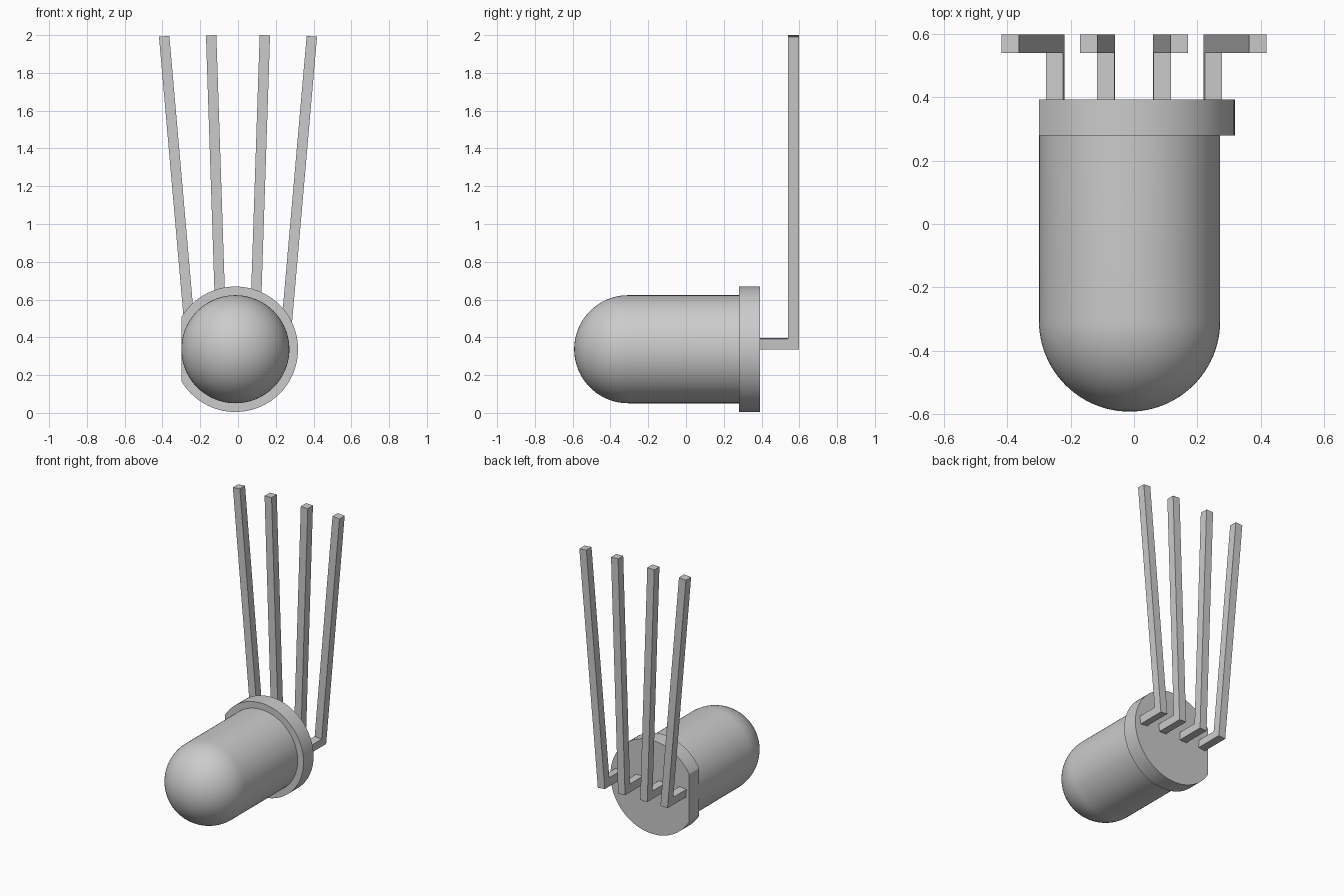
import bpy, bmesh, math
from mathutils import Matrix, Vector

cube = bpy.data.objects.get("Cube")
if cube:
    bpy.data.objects.remove(cube, do_unlink=True)

CX, CZ = -0.014, 0.337          # axis of the round body
R_BODY, R_RIM = 0.286, 0.332
Y_TIP, Y_RIM, Y_BACK = -0.592, 0.28, 0.393

grey = bpy.data.materials.new("light_grey")
grey.use_nodes = True
colour = (0.6, 0.6, 0.6, 1)
grey.diffuse_color = colour
grey.node_tree.nodes["Principled BSDF"].inputs["Base Color"].default_value = colour


def finish(name, bm, smooth=False):
    bmesh.ops.recalc_face_normals(bm, faces=bm.faces)
    mesh = bpy.data.meshes.new(name)
    bm.to_mesh(mesh)
    bm.free()
    mesh.materials.append(grey)
    obj = bpy.data.objects.new(name, mesh)
    bpy.context.collection.objects.link(obj)
    if smooth:
        bpy.ops.object.select_all(action="DESELECT")
        obj.select_set(True)
        bpy.context.view_layer.objects.active = obj
        bpy.ops.object.shade_smooth_by_angle(angle=math.radians(30))
    return obj


def lathe(profile, steps=96):
    """Spin (radius, y) points around the body axis."""
    bm = bmesh.new()
    verts = [bm.verts.new((CX + r, y, CZ)) for r, y in profile]
    edges = [bm.edges.new(pair) for pair in zip(verts, verts[1:])]
    bmesh.ops.spin(bm, geom=verts + edges, cent=(CX, 0, CZ), axis=(0, 1, 0),
                   angle=math.tau, steps=steps)
    bmesh.ops.remove_doubles(bm, verts=bm.verts, dist=1e-4)
    return bm


# Domed lens: quarter circle, then a straight barrel into the rim
dome = [(R_BODY * math.sin(a), Y_TIP + R_BODY * (1 - math.cos(a)))
        for a in (math.pi / 2 * i / 24 for i in range(25))]
finish("domed_lens", lathe(dome + [(R_BODY, Y_RIM + 0.01), (0, Y_RIM + 0.01)]), True)

# Rim with one flat side, flush with the barrel
rim = lathe([(0, Y_RIM), (R_RIM, Y_RIM), (R_RIM, Y_BACK), (0, Y_BACK)])
bmesh.ops.bisect_plane(rim, geom=rim.verts[:] + rim.edges[:] + rim.faces[:],
                       plane_co=(CX - R_BODY, 0, 0), plane_no=(-1, 0, 0),
                       clear_outer=True)
bmesh.ops.holes_fill(rim, edges=[e for e in rim.edges if e.is_boundary])
finish("flat_sided_rim", rim, True)


def lead(name, x, tilt, length):
    """Square wire bent upwards, leaning outwards by tilt degrees."""
    t, y0, y1 = 0.058, Y_BACK - 0.02, 0.598
    outline = [(y0, 0), (y1, 0), (y1, length), (y1 - t, length), (y1 - t, t), (y0, t)]
    bm = bmesh.new()
    face = bm.faces.new([bm.verts.new((-0.0275, y, z)) for y, z in outline])
    side = bmesh.ops.extrude_face_region(bm, geom=[face])
    bmesh.ops.translate(bm, vec=Vector((0.055, 0, 0)),
                        verts=[v for v in side["geom"] if isinstance(v, bmesh.types.BMVert)])
    bm.transform(Matrix.Translation((x, 0, 0.337))
                 @ Matrix.Rotation(math.radians(tilt), 4, "Y"))
    finish(name, bm)


# Four leads fanning outwards
for side, s in (("left", 1), ("right", -1)):
    lead(side + "_inner_lead", s * 0.087, s * 1.9, 1.663)
    lead(side + "_outer_lead", s * 0.246, s * 5.0, 1.663)
